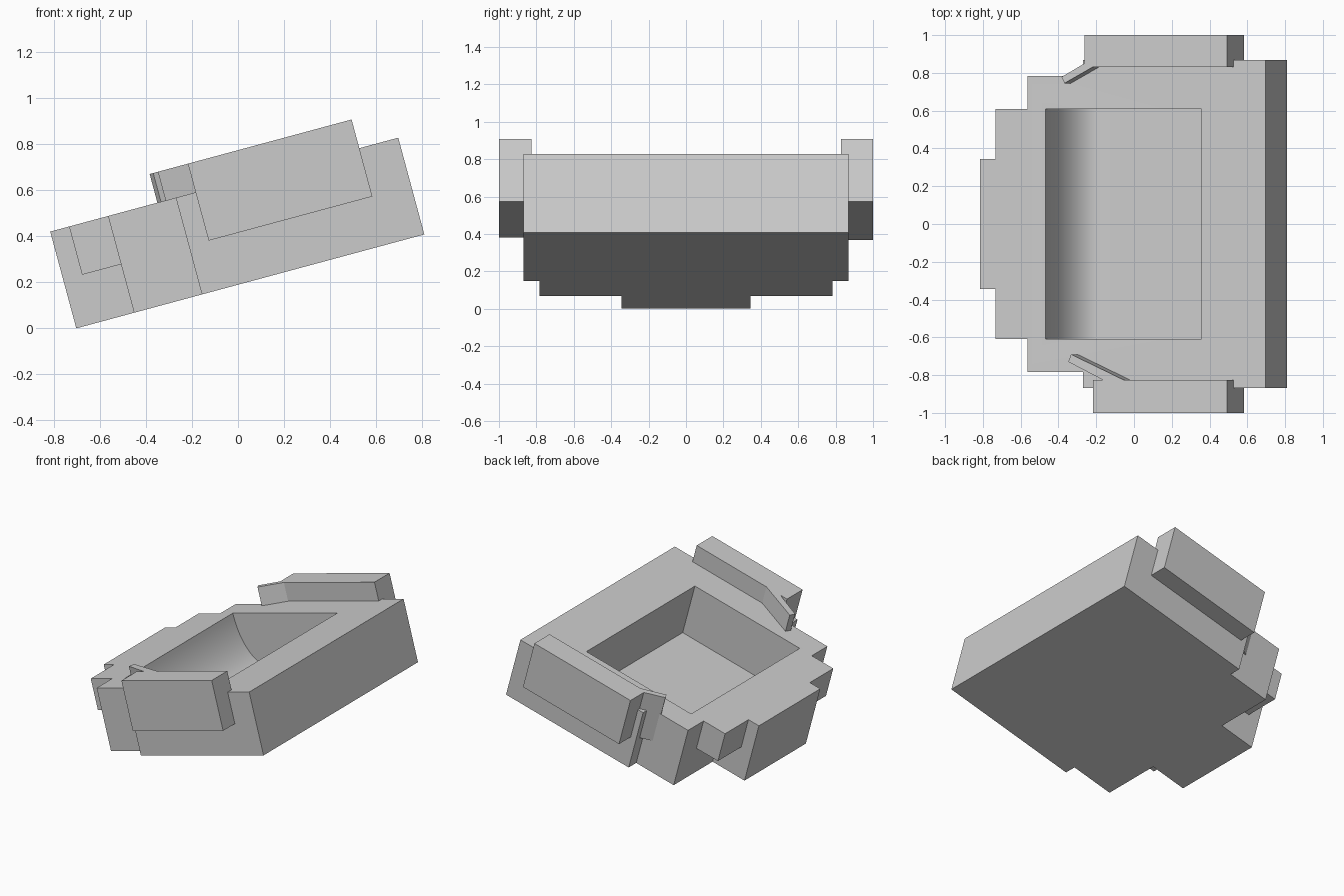
import bpy, bmesh, math
from mathutils import Matrix

cube = bpy.data.objects.get("Cube")
if cube:
    bpy.data.objects.remove(cube, do_unlink=True)

GREY = (0.6, 0.6, 0.6, 1.0)
mat = bpy.data.materials.new("light grey")
mat.use_nodes = True
mat.diffuse_color = GREY
mat.node_tree.nodes["Principled BSDF"].inputs["Base Color"].default_value = GREY

# Everything is laid out level, then tipped up about the low front edge
TILT = Matrix.Translation((-0.702, 0, 0)) @ Matrix.Rotation(math.radians(-15.1), 4, 'Y')
HEIGHT = 0.435


def prism(name, outline, direction):
    """Extrude a closed outline of 3D points along a direction."""
    bm = bmesh.new()
    face = bm.faces.new([bm.verts.new(p) for p in outline])
    out = bmesh.ops.extrude_face_region(bm, geom=[face])
    bmesh.ops.translate(bm, vec=direction,
                        verts=[v for v in out["geom"] if isinstance(v, bmesh.types.BMVert)])
    bmesh.ops.recalc_face_normals(bm, faces=bm.faces)
    bm.transform(TILT)
    mesh = bpy.data.meshes.new(name)
    bm.to_mesh(mesh)
    bm.free()
    mesh.materials.append(mat)
    ob = bpy.data.objects.new(name, mesh)
    bpy.context.collection.objects.link(ob)
    return ob


def slab(name, plan, low, high):
    return prism(name, [(u, y, low) for u, y in plan], (0, 0, high - low))


def box(name, u0, u1, y0, y1, low, high):
    return slab(name, [(u0, y0), (u1, y0), (u1, y1), (u0, y1)], low, high)


# Body with a stepped nose
half = [(0, 0.345), (0.26, 0.345), (0.26, 0.783), (0.565, 0.783),
        (0.565, 0.868), (1.565, 0.868)]
body = slab("tray_body", half + [(u, -y) for u, y in reversed(half)], 0, HEIGHT)

# Cavity with a curved front wall
FLOOR, START, END, CURVE, WIDTH = 0.065, 0.36, 1.214, 0.21, 0.61
STEPS = 20
profile = [(END, FLOOR), (END, HEIGHT + 0.1), (START, HEIGHT + 0.1)]
for i in range(STEPS + 1):
    a = math.pi / 2 * i / STEPS
    profile.append((START + CURVE * (1 - math.cos(a)),
                    HEIGHT - (HEIGHT - FLOOR) * math.sin(a)))
cutter = prism("cavity_cutter", [(u, -WIDTH, w) for u, w in profile], (0, 2 * WIDTH, 0))
cutter.hide_render = True
cut = body.modifiers.new("cavity", 'BOOLEAN')
cut.operation = 'DIFFERENCE'
cut.solver = 'EXACT'
cut.object = cutter
bpy.context.view_layer.objects.active = body
body.select_set(True)
bpy.ops.object.modifier_apply(modifier=cut.name)
bpy.data.objects.remove(cutter, do_unlink=True)
bpy.ops.object.shade_smooth_by_angle(angle=math.radians(30))

# Corner blocks beside the nose
RAIL_LOW, RAIL_HIGH = 0.218, 0.564
for side, sign in (("right", -1), ("left", 1)):
    box("nose_block_" + side, 0.085, 0.26, sign * 0.345, sign * 0.608, RAIL_LOW, HEIGHT)

# Side rails, the rear one slightly longer
box("front_rail", 0.654, 1.39, -1, -0.825, RAIL_LOW, RAIL_HIGH)
box("rear_rail", 0.607, 1.39, 0.83, 1, RAIL_LOW, RAIL_HIGH)

# Angled guide plates at the rail ends
slab("front_guide", [(0.519, -0.73), (0.534, -0.69), (0.824, -0.826), (0.71, -0.826)],
     RAIL_LOW, RAIL_HIGH)
slab("rear_guide", [(0.482, 0.778), (0.498, 0.745), (0.653, 0.831), (0.607, 0.85)],
     RAIL_LOW, RAIL_HIGH)
